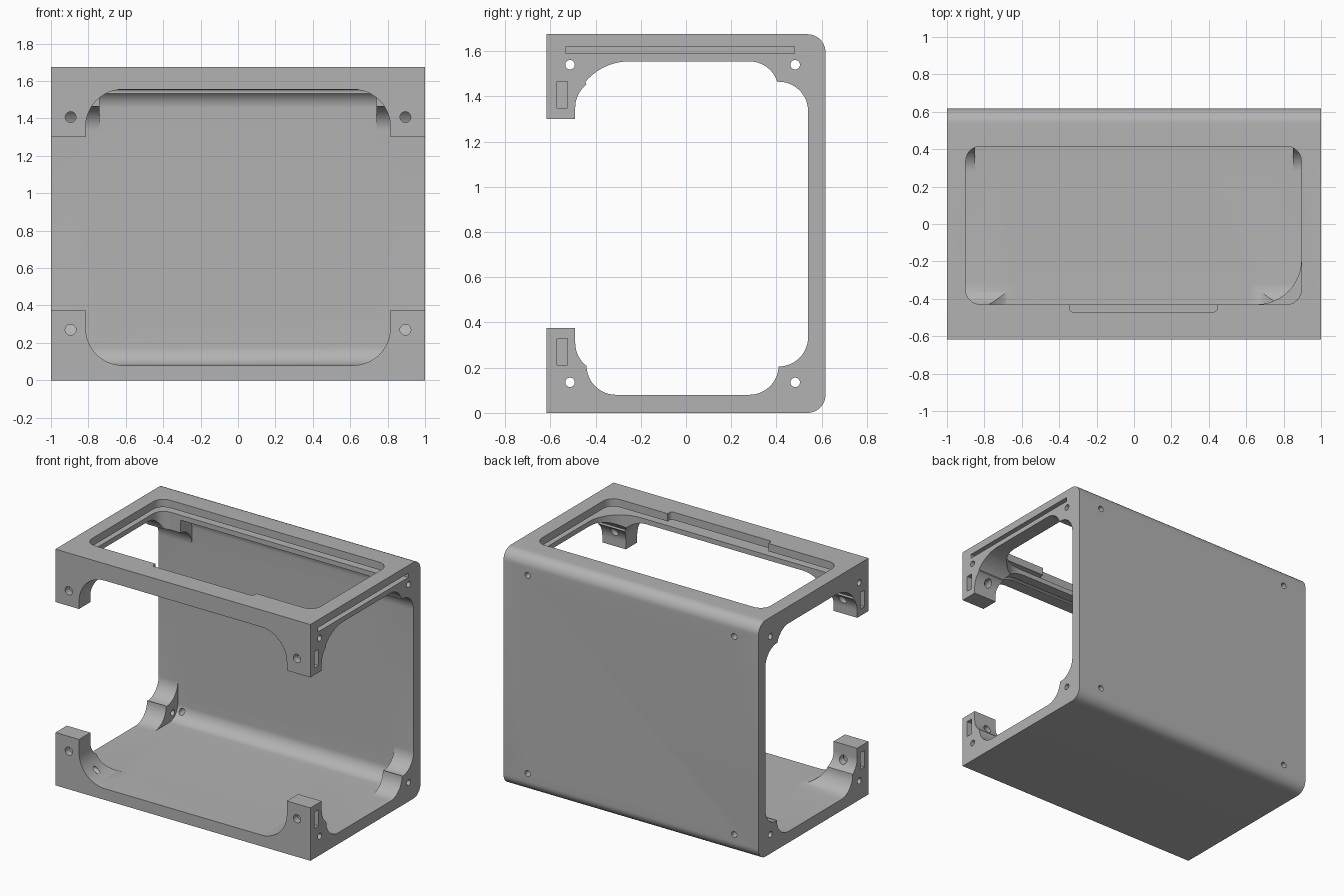
import bpy, bmesh
from math import cos, sin, radians

if "Cube" in bpy.data.objects:
    bpy.data.objects.remove(bpy.data.objects["Cube"])

W, D, H = 1.0, 0.617, 1.675      # half width, half depth, height
FLOOR, CEIL, BACK = 0.08, 1.555, 0.54

grey = bpy.data.materials.new("plain_grey")
grey.use_nodes = True
grey.diffuse_color = (0.45, 0.45, 0.45, 1)
grey.node_tree.nodes["Principled BSDF"].inputs["Base Color"].default_value = (0.45, 0.45, 0.45, 1)


def arc(cx, cy, r, start, end, n=12):
    steps = [radians(start + (end - start) * i / n) for i in range(n + 1)]
    return [(cx + r * cos(a), cy + r * sin(a)) for a in steps]


def rounded(x0, y0, x1, y1, r, r_low_right=None):
    q = r if r_low_right is None else r_low_right
    return (arc(x0 + r, y0 + r, r, 180, 270) + arc(x1 - q, y0 + q, q, 270, 360)
            + arc(x1 - r, y1 - r, r, 0, 90) + arc(x0 + r, y1 - r, r, 90, 180))


def box(x0, y0, x1, y1):
    return [(x0, y0), (x1, y0), (x1, y1), (x0, y1)]


def prism(name, points, axis, lo, hi):
    """Extrude a flat outline along one axis."""
    place = {"x": lambda a, b, h: (h, a, b),
             "y": lambda a, b, h: (a, h, b),
             "z": lambda a, b, h: (a, b, h)}[axis]
    bm = bmesh.new()
    low = [bm.verts.new(place(a, b, lo)) for a, b in points]
    high = [bm.verts.new(place(a, b, hi)) for a, b in points]
    bm.faces.new(low)
    bm.faces.new(high[::-1])
    n = len(points)
    for i in range(n):
        j = (i + 1) % n
        bm.faces.new((low[i], high[i], high[j], low[j]))
    bmesh.ops.remove_doubles(bm, verts=bm.verts, dist=1e-5)
    bmesh.ops.recalc_face_normals(bm, faces=bm.faces)
    mesh = bpy.data.meshes.new(name)
    bm.to_mesh(mesh)
    bm.free()
    obj = bpy.data.objects.new(name, mesh)
    bpy.context.collection.objects.link(obj)
    return obj


# Outer block with rounded back edges
R = 0.08
housing = prism("housing", [(-D, 0)] + arc(D - R, R, R, -90, 0)
                + arc(D - R, H - R, R, 0, 90) + [(-D, H)], "x", -W, W)
housing.data.materials.append(grey)
cutters = []


def cut(*args):
    obj = prism("cutter", *args)
    obj.hide_render = True
    cutters.append(obj)


# Side opening, leaving legs and scalloped corner gussets
r = 0.13
side = ([(-0.8, 0.375), (-0.49, 0.375)]
        + arc(-0.36, 0.31, r, 180, 231)
        + arc(-0.31, 0.21, r, 180, 270)
        + arc(0.28, 0.21, r, 270, 360)
        + arc(0.41, 0.335, r, 270, 360)
        + arc(0.41, 1.335, r, 0, 90)
        + arc(0.28, CEIL - r, r, 17, 90)
        + arc(-0.25, 1.30, 0.255, 90, 140)
        + arc(-0.36, 1.35, r, 128, 180)
        + [(-0.49, 1.30), (-0.8, 1.30)])
cut(side, "x", -1.2, 1.2)

# Front opening
cut(rounded(-0.815, FLOOR, 0.815, CEIL, 0.2), "y", -0.8, -0.25)

# Inner cavity, narrower between the upper gussets
f = 0.1
low_back = [(-0.31, FLOOR)] + arc(BACK - f, FLOOR + f, f, -90, 0)
cut(low_back + arc(BACK - f, CEIL - f, f, 0, 90) + [(-0.31, CEIL)], "x", -0.74, 0.74)
cut(low_back + [(BACK, 0.9), (-0.31, 0.9)], "x", -0.85, 0.85)

# Top window, with one filled corner below the cover groove
cut(rounded(-0.9, -0.43, 0.895, 0.415, 0.08), "z", 1.6, 1.8)
cut(rounded(-0.9, -0.43, 0.895, 0.415, 0.08, 0.24), "z", 1.3, 1.61)
cut(rounded(-0.345, -0.47, 0.445, -0.3, 0.02), "z", 1.6, 1.8)

# Groove for a sliding cover, open on one side
cut(box(-0.53, 1.59, 0.48, 1.62), "x", -0.95, 1.2)

# Screw holes and nut pockets
for z in (0.135, 1.54):
    for y in (-0.513, 0.483):
        cut(arc(y, z, 0.021, 0, 345, 23), "x", -1.2, 1.2)
    for x in (-0.81, 0.81):
        cut(arc(x, z, 0.021, 0, 345, 23), "y", 0.45, 0.8)
for z in (0.27, 1.407):
    for s in (-1, 1):
        cut(arc(s * 0.895, z, 0.029, 0, 345, 23), "y", -0.8, -0.42)
        cut(box(-0.57, z - 0.058, -0.525, z + 0.058), "x", *sorted((s * 0.84, s * 1.2)))

# Carve everything and discard the cutters
for c in cutters:
    m = housing.modifiers.new("cut", "BOOLEAN")
    m.operation, m.solver, m.object = "DIFFERENCE", "EXACT", c
deps = bpy.context.evaluated_depsgraph_get()
carved = bpy.data.meshes.new_from_object(housing.evaluated_get(deps))
housing.modifiers.clear()
housing.data = carved
carved.materials.clear()
carved.materials.append(grey)
for c in cutters:
    bpy.data.objects.remove(c)

bpy.ops.object.select_all(action="DESELECT")
housing.select_set(True)
bpy.context.view_layer.objects.active = housing
bpy.ops.object.shade_smooth_by_angle(angle=radians(30))
